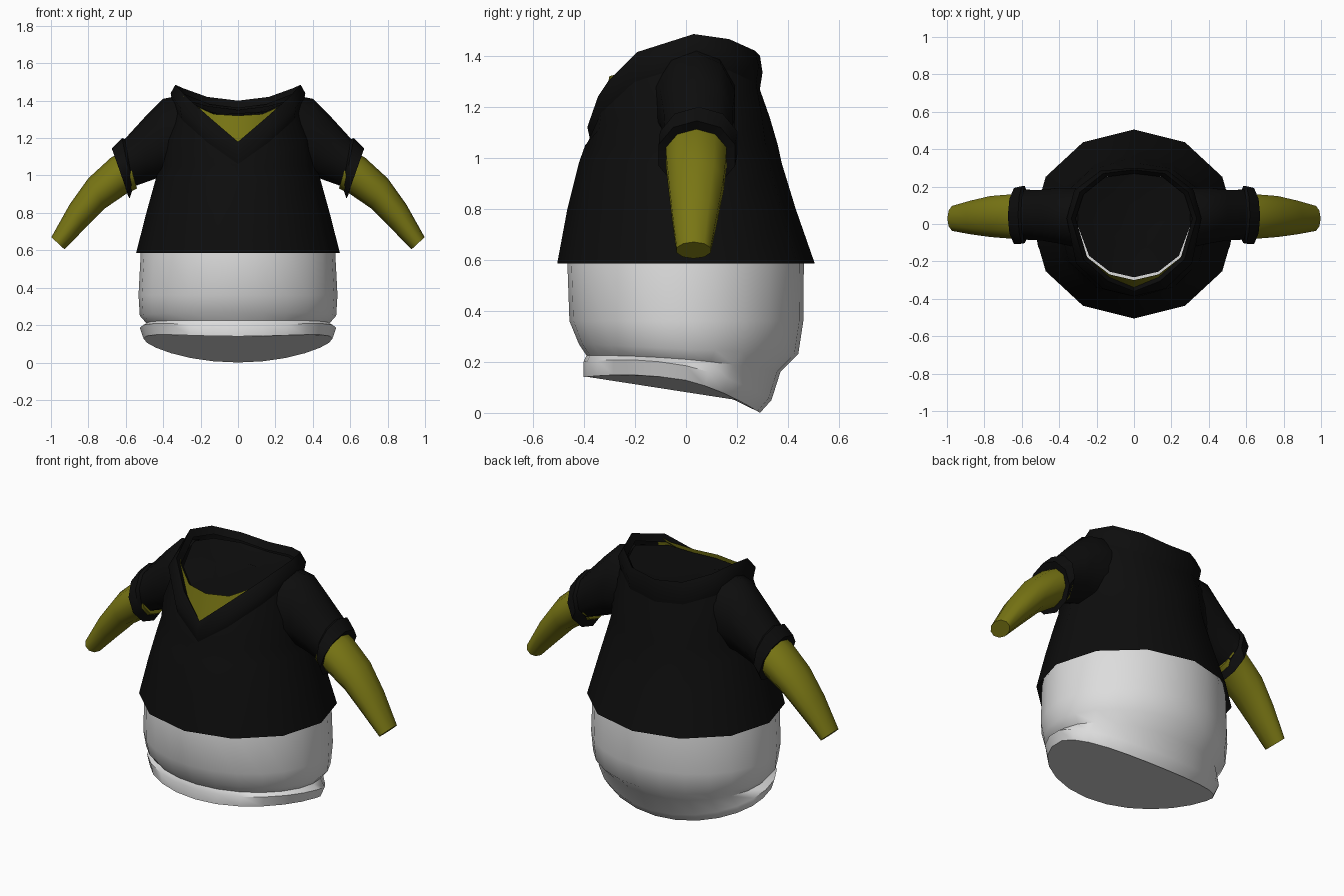
import bpy, bmesh, math
from mathutils import Vector

if "Cube" in bpy.data.objects:
    bpy.data.objects.remove(bpy.data.objects["Cube"])


def material(name, rgb):
    m = bpy.data.materials.new(name)
    m.diffuse_color = (*rgb, 1)
    m.use_nodes = True
    m.node_tree.nodes["Principled BSDF"].inputs["Base Color"].default_value = m.diffuse_color
    return m


BLACK = material("black cloth", (0.004, 0.004, 0.004))
YELLOW = material("olive yellow skin", (0.19, 0.18, 0.007))
WHITE = material("pale grey cloth", (0.72, 0.72, 0.72))


def loft(name, rings, mat, closed=True, cap_start=False, cap_end=False, angle=50):
    """Skin a list of equal-length point rings."""
    bm = bmesh.new()
    vr = [[bm.verts.new(p) for p in r] for r in rings]
    n = len(rings[0])
    for a, b in zip(vr, vr[1:]):
        for i in range(n if closed else n - 1):
            j = (i + 1) % n
            bm.faces.new((a[i], a[j], b[j], b[i]))
    if cap_start:
        bm.faces.new(vr[0][::-1])
    if cap_end:
        bm.faces.new(vr[-1])
    bmesh.ops.recalc_face_normals(bm, faces=bm.faces)
    me = bpy.data.meshes.new(name)
    bm.to_mesh(me)
    bm.free()
    me.materials.append(mat)
    ob = bpy.data.objects.new(name, me)
    bpy.context.collection.objects.link(ob)
    bpy.ops.object.select_all(action='DESELECT')
    ob.select_set(True)
    bpy.context.view_layer.objects.active = ob
    bpy.ops.object.shade_smooth_by_angle(angle=math.radians(angle))
    return ob


def body_ring(n, rx, yf, yb, zf, zs=None, zb=None):
    """Oval ring from the front round to the back; height varies front/side/back."""
    zs = zf if zs is None else zs
    zb = zf if zb is None else zb
    pts = []
    for i in range(n):
        a = -math.pi / 2 + 2 * math.pi * i / n
        t = math.sin(a)
        z = zs + (zb - zf) / 2 * t + ((zb + zf) / 2 - zs) * t * t
        pts.append(Vector((rx * math.cos(a), t * (yb if t > 0 else yf), z)))
    return pts


def mirror_half(half):
    """Complete a front-to-back half ring with its mirror image."""
    return [Vector(p) for p in half] + [Vector((-x, y, z)) for x, y, z in half[-2:0:-1]]


def tube(sections, side, n):
    """Rings from (top x, top z, bottom x, bottom z, y min, y max)."""
    rings = []
    for tx, tz, bx, bz, y0, y1 in sections:
        ring = []
        for i in range(n):
            a = 2 * math.pi * i / n
            c, s = math.cos(a), math.sin(a)
            ring.append(((tx + bx + (tx - bx) * c) / 2 * side,
                         (y0 + y1 + (y1 - y0) * s) / 2,
                         (tz + bz + (tz - bz) * c) / 2))
        rings.append(ring)
    return rings


# Trousers: rounded seat, creased above a loose hem that drops at the back
loft("trousers", [
    body_ring(24, 0.505, 0.45, 0.45, 0.66),
    body_ring(24, 0.52, 0.465, 0.462, 0.585),
    body_ring(24, 0.532, 0.457, 0.46, 0.36),
    body_ring(24, 0.525, 0.42, 0.44, 0.27, 0.25, 0.23),
    body_ring(24, 0.49, 0.39, 0.37, 0.225, 0.21, 0.16),
    body_ring(24, 0.525, 0.402, 0.335, 0.20, 0.185, 0.05),
    body_ring(24, 0.505, 0.402, 0.29, 0.14, 0.128, 0.0),
], WHITE, cap_start=True, cap_end=True)

# Collar edges: V at the front, high on the shoulders
collar_top = mirror_half([(0, -0.36, 1.18), (0.14, -0.305, 1.30), (0.27, -0.19, 1.415),
                          (0.335, 0.03, 1.485), (0.29, 0.17, 1.465),
                          (0.165, 0.27, 1.42), (0, 0.29, 1.40)])
collar_low = mirror_half([(0, -0.387, 1.12), (0.17, -0.345, 1.24), (0.31, -0.21, 1.365),
                          (0.36, 0.03, 1.44), (0.32, 0.18, 1.41),
                          (0.18, 0.285, 1.36), (0, 0.30, 1.335)])
collar_in = [p * 0.965 + Vector((0, 0, -0.02)) for p in collar_low]

# Shirt body, flaring to a wide hem
chest = body_ring(12, 0.42, 0.395, 0.36, 1.05)
upper = [(a + b) / 2 for a, b in zip(chest, collar_in)]
upper = [Vector((p.x * 1.05, p.y * 1.01, p.z)) for p in upper]
loft("shirt_body", [
    body_ring(12, 0.545, 0.505, 0.505, 0.585),
    body_ring(12, 0.49, 0.465, 0.43, 0.80),
    body_ring(12, 0.44, 0.42, 0.375, 0.98),
    chest, upper, collar_in,
], BLACK)
loft("shirt_collar", [collar_in, collar_low, collar_top,
                      [Vector((p.x * 0.93, p.y * 0.93, p.z - 0.04)) for p in collar_top]], BLACK)

# Dark lining that closes the neck opening
neck = mirror_half([(0, -0.285, 1.305), (0.13, -0.255, 1.315), (0.24, -0.17, 1.365),
                    (0.315, 0.03, 1.42), (0.27, 0.16, 1.40),
                    (0.155, 0.25, 1.37), (0, 0.275, 1.35)])
dish = [Vector((p.x * 0.5, p.y * 0.5, 1.31 + (p.z - 1.31) * 0.3)) for p in neck]
loft("neck_lining", [neck, dish], BLACK, cap_end=True)

# Bare chest showing in the V
rim = [(-0.29, -0.14, 1.425), (-0.235, -0.19, 1.375), (-0.13, -0.27, 1.328), (0, -0.30, 1.32),
       (0.13, -0.27, 1.328), (0.235, -0.19, 1.375), (0.29, -0.14, 1.425)]
loft("bare_chest", [[(x * 1.02, y - 0.045, z - 0.2) for x, y, z in rim], rim],
     YELLOW, closed=False)

for side, label in ((1, "right"), (-1, "left")):
    # Short sleeve with a flared cuff
    loft(label + "_sleeve", tube([
        (0.30, 1.43, 0.34, 1.00, -0.13, 0.20),
        (0.40, 1.41, 0.42, 0.99, -0.11, 0.20),
        (0.50, 1.31, 0.49, 0.965, -0.095, 0.19),
        (0.605, 1.195, 0.56, 0.94, -0.09, 0.19),
        (0.62, 1.20, 0.565, 0.92, -0.11, 0.21),
        (0.675, 1.145, 0.58, 0.875, -0.115, 0.20),
        (0.64, 1.10, 0.60, 0.92, -0.08, 0.165),
    ], side, 10), BLACK)
    # Bare tapering forearm
    loft(label + "_arm", tube([
        (0.60, 1.14, 0.54, 0.93, -0.085, 0.165),
        (0.68, 1.095, 0.60, 0.90, -0.085, 0.165),
        (0.80, 0.985, 0.71, 0.825, -0.075, 0.155),
        (0.90, 0.845, 0.82, 0.715, -0.06, 0.13),
        (0.998, 0.67, 0.928, 0.605, -0.04, 0.10),
    ], side, 10), YELLOW, cap_start=True, cap_end=True)
